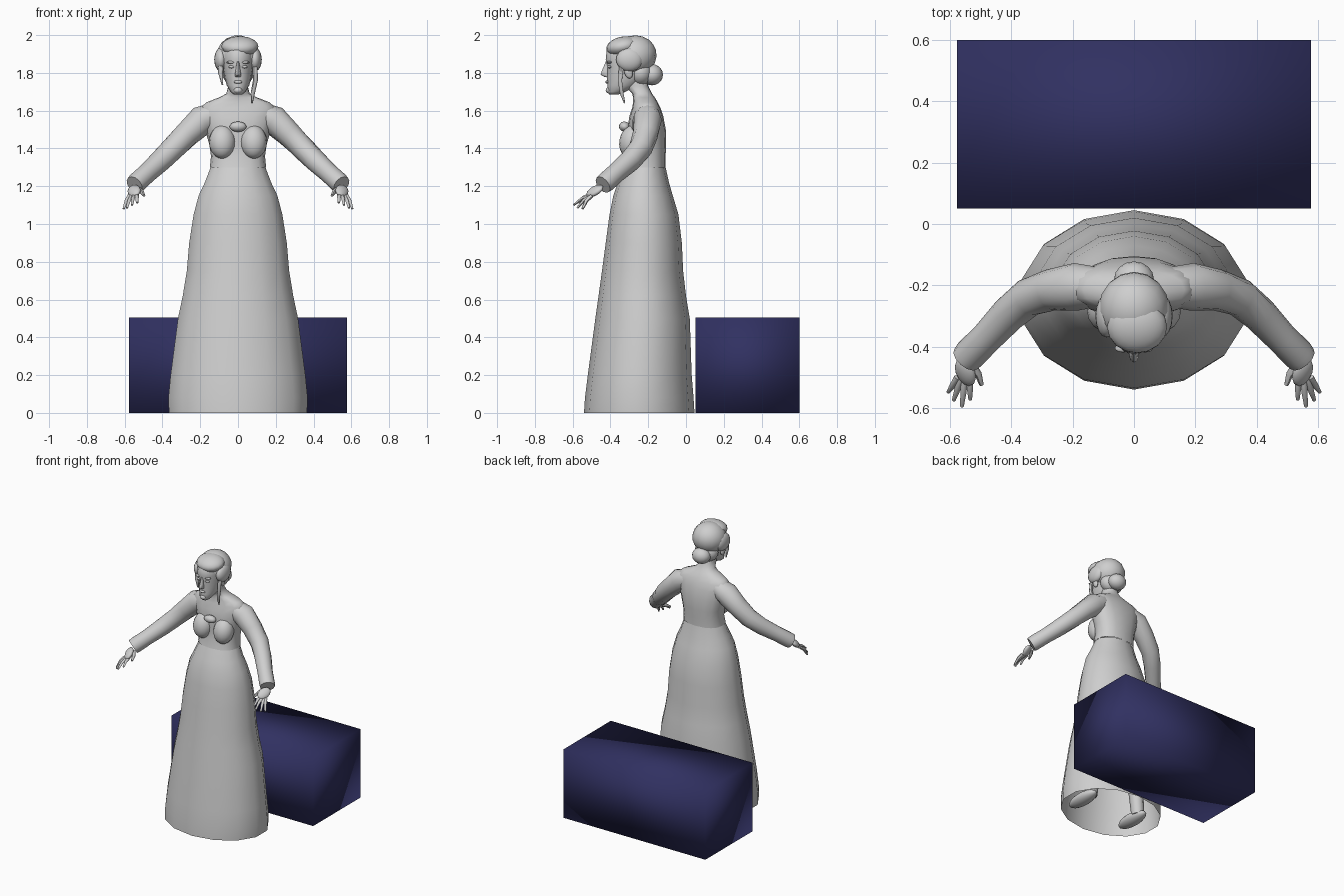
import bpy, bmesh, math
from mathutils import Vector

cube = bpy.data.objects.get("Cube")
if cube:
    bpy.data.objects.remove(cube, do_unlink=True)


def material(name, rgb):
    m = bpy.data.materials.new(name)
    m.use_nodes = True
    m.diffuse_color = (*rgb, 1)
    bsdf = next(n for n in m.node_tree.nodes if n.type == 'BSDF_PRINCIPLED')
    bsdf.inputs["Base Color"].default_value = (*rgb, 1)
    return m


GREY = material("pale grey", (0.62, 0.62, 0.62))
NAVY = material("navy blue", (0.03, 0.03, 0.12))


def finish(bm, name, mat=GREY, angle=60):
    bmesh.ops.recalc_face_normals(bm, faces=bm.faces[:])
    mesh = bpy.data.meshes.new(name)
    bm.to_mesh(mesh)
    bm.free()
    ob = bpy.data.objects.new(name, mesh)
    bpy.context.collection.objects.link(ob)
    mesh.materials.append(mat)
    bpy.ops.object.select_all(action='DESELECT')
    ob.select_set(True)
    bpy.context.view_layer.objects.active = ob
    bpy.ops.object.shade_smooth_by_angle(angle=math.radians(angle))
    return ob


def skin(name, rings, cap_start=True, cap_end=True):
    """Join rings of points into one surface."""
    bm = bmesh.new()
    loops = [[bm.verts.new(p) for p in ring] for ring in rings]
    n = len(loops[0])
    for a, b in zip(loops, loops[1:]):
        for i in range(n):
            bm.faces.new((a[i], a[(i + 1) % n], b[(i + 1) % n], b[i]))
    if cap_start:
        bm.faces.new(loops[0][::-1])
    if cap_end:
        bm.faces.new(loops[-1])
    return finish(bm, name)


def stack(name, sections, n=16, power=1.0, **caps):
    """Level oval sections: height, half width, front y, back y."""
    rings = []
    for z, rx, yf, yb in sections:
        ring = []
        for i in range(n):
            a = 2 * math.pi * i / n
            s, c = math.sin(a), math.cos(a)
            x = math.copysign(abs(s) ** power, s) * rx
            y = math.copysign(abs(c) ** power, c) * (yb - yf) / 2
            ring.append((x, (yf + yb) / 2 - y, z))
        rings.append(ring)
    return skin(name, rings, **caps)


def tube(name, path, n=10):
    """Round tube through points (x, y, z, radius)."""
    pts = [Vector(p[:3]) for p in path]
    rings = []
    for i, p in enumerate(pts):
        d = (pts[min(i + 1, len(pts) - 1)] - pts[max(i - 1, 0)]).normalized()
        ref = Vector((0, 0, 1)) if abs(d.z) < 0.9 else Vector((0, 1, 0))
        u = d.cross(ref).normalized()
        v = d.cross(u)
        r = path[i][3]
        rings.append([p + r * (u * math.cos(t) + v * math.sin(t))
                      for t in (2 * math.pi * k / n for k in range(n))])
    return skin(name, rings)


def ball(name, centre, size, tilt=0, segs=16, rings=10):
    bm = bmesh.new()
    bmesh.ops.create_uvsphere(bm, u_segments=segs, v_segments=rings, radius=1)
    ob = finish(bm, name)
    ob.location, ob.scale, ob.rotation_euler.x = centre, size, tilt
    return ob


# Long gown, open at the hem
stack("skirt", [
    (0.00, .375, -.54, .045), (0.08, .378, -.535, .04), (0.20, .366, -.52, .03),
    (0.50, .326, -.48, .02), (0.62, .300, -.463, .00), (0.75, .278, -.445, -.015),
    (0.90, .265, -.425, -.022), (1.05, .241, -.405, -.04), (1.15, .214, -.385, -.07),
    (1.22, .180, -.36, -.09), (1.30, .149, -.325, -.108)], n=14,
    cap_start=False, cap_end=False)
stack("bodice", [
    (1.30, .149, -.325, -.108), (1.36, .143, -.31, -.108), (1.42, .152, -.305, -.105),
    (1.50, .174, -.31, -.107), (1.57, .195, -.30, -.12), (1.615, .202, -.285, -.135),
    (1.645, .165, -.28, -.15), (1.67, .100, -.28, -.165), (1.69, .062, -.285, -.18),
    (1.73, .052, -.32, -.20), (1.80, .050, -.33, -.21)], power=.85, cap_start=False)
ball("brooch", (0, -.325, 1.515), (.045, .03, .027), -.3)

# Seated block behind the figure
bm = bmesh.new()
bmesh.ops.create_cube(bm, size=1)
for v in bm.verts:
    v.co = (v.co.x * 1.156, v.co.y * .55 + .325, v.co.z * .505 + .2525)
finish(bm, "block", NAVY, 180)

# Head and face
stack("face", [
    (1.685, .022, -.405, -.36), (1.70, .040, -.418, -.32), (1.735, .060, -.415, -.25),
    (1.78, .073, -.42, -.21), (1.83, .080, -.418, -.19), (1.87, .084, -.425, -.18),
    (1.92, .083, -.42, -.18), (1.96, .060, -.38, -.2)])
stack("nose", [
    (1.778, .014, -.43, -.40), (1.79, .017, -.452, -.40),
    (1.81, .013, -.446, -.40), (1.86, .007, -.425, -.40)], n=8)
ball("lips", (0, -.417, 1.752), (.024, .009, .009), 0, 10, 6)
ball("chin", (0, -.405, 1.708), (.024, .02, .018), 0, 10, 6)

# Pinned-up hair
ball("hair", (0, -.275, 1.89), (.115, .12, .108), .25)
ball("hair_front", (.01, -.335, 1.94), (.098, .088, .052), .2)
ball("hair_nape", (0, -.24, 1.80), (.085, .065, .07))
ball("hair_bun", (0, -.18, 1.79), (.065, .058, .056))

for side, s in (("left", 1), ("right", -1)):
    ball(side + "_bust", (s * .083, -.285, 1.435), (.07, .068, .09), -.2)
    ball(side + "_eye", (s * .034, -.405, 1.832), (.017, .012, .008), 0, 10, 6)
    ball(side + "_brow", (s * .036, -.405, 1.856), (.027, .014, .008), 0, 10, 6)
    ball(side + "_ear", (s * .088, -.305, 1.805), (.014, .022, .036), .3, 10, 6)
    ball(side + "_side_hair", (s * .09, -.30, 1.87), (.036, .07, .062))

    # Sleeve, bent forwards at the elbow
    tube(side + "_sleeve", [
        (s * .12, -.205, 1.58, .065), (s * .19, -.205, 1.55, .078),
        (s * .27, -.215, 1.475, .068), (s * .345, -.24, 1.40, .063),
        (s * .41, -.295, 1.335, .058), (s * .48, -.37, 1.27, .052),
        (s * .535, -.425, 1.22, .053), (s * .548, -.44, 1.208, .05)], 12)

    # Hand with spread fingers
    palm = ball(side + "_palm", (s * .55, -.483, 1.175), (.036, .052, .02), .55, 12, 8)
    palm.rotation_euler.y = s * .6
    for i, (kx, kz, tx, ty, tz) in enumerate([
            (.576, 1.148, .606, -.548, 1.08), (.564, 1.147, .588, -.575, 1.085),
            (.552, 1.15, .561, -.595, 1.10), (.536, 1.155, .534, -.572, 1.112)]):
        mid = ((kx + tx) / 2, (ty - .505) / 2, (kz + tz) / 2 + .01)
        tube(f"{side}_finger_{i + 1}", [
            (s * kx, -.50, kz, .011), (s * mid[0], mid[1], mid[2], .010),
            (s * tx, ty, tz, .006)], 6)
    tube(side + "_thumb", [
        (s * .53, -.46, 1.185, .015), (s * .508, -.49, 1.17, .012),
        (s * .497, -.525, 1.15, .007)], 6)

    # Shoe and leg under the gown
    ball(side + "_shoe", (s * .22, -.28, .04), (.055, .135, .04))
    tube(side + "_leg", [(s * .21, -.21, .04, .045), (s * .17, -.21, .45, .06),
                         (s * .11, -.22, .9, .09)], 10)

# Loose locks beside the face
tube("left_lock", [(.09, -.34, 1.85, .014), (.092, -.35, 1.76, .013),
                   (.078, -.34, 1.69, .011), (.074, -.325, 1.64, .004)], 6)
tube("right_lock", [(-.09, -.34, 1.87, .016), (-.092, -.35, 1.80, .013),
                    (-.082, -.35, 1.735, .004)], 6)
